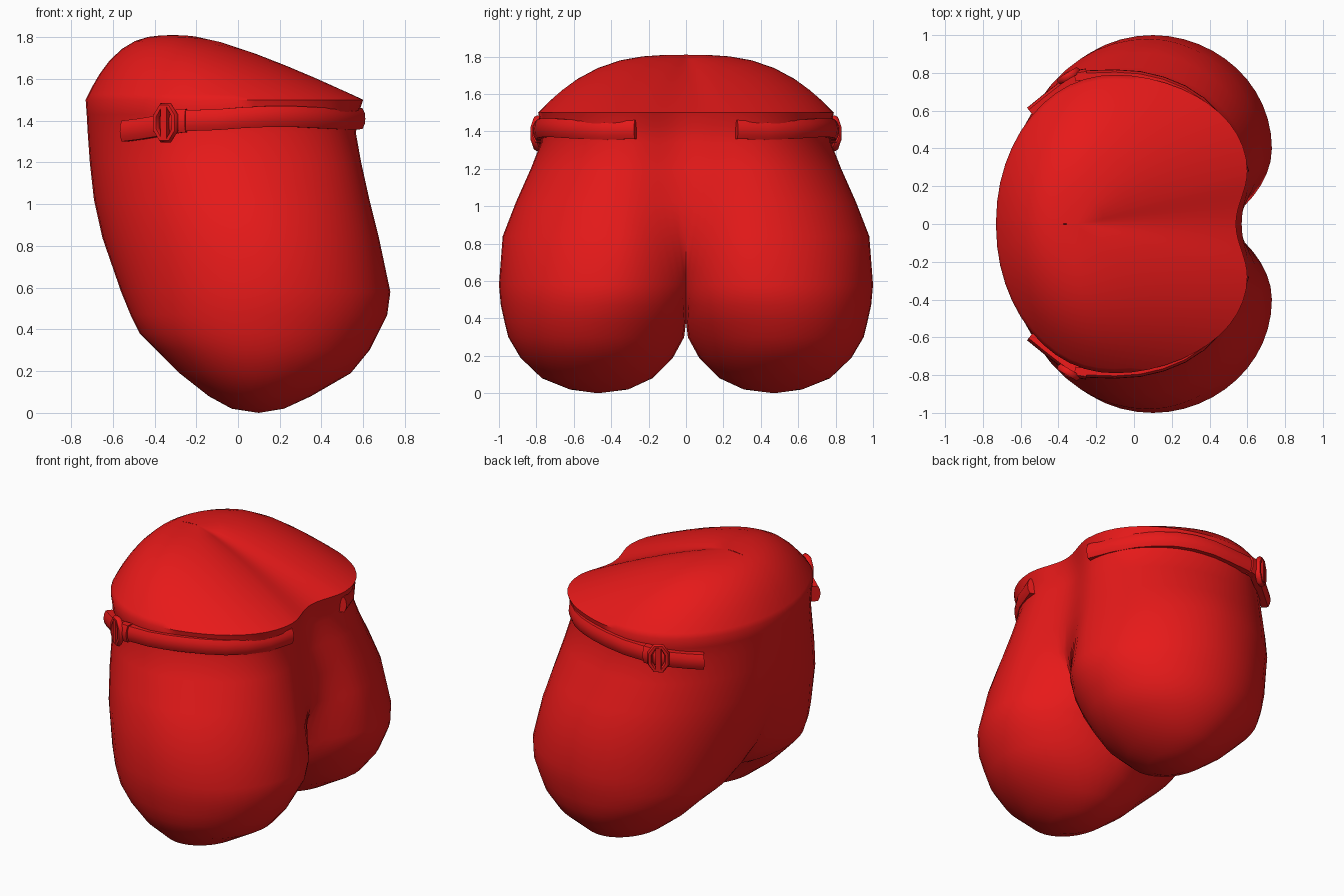
import bpy, bmesh
from math import sin, cos, pi
from mathutils import Vector

if "Cube" in bpy.data.objects:
    bpy.data.objects.remove(bpy.data.objects["Cube"])

red = bpy.data.materials.new("red")
red.diffuse_color = (0.8, 0.01, 0.01, 1)
red.use_nodes = True
red.node_tree.nodes["Principled BSDF"].inputs["Base Color"].default_value = red.diffuse_color


def finish(name, bm, angle=1.0):
    # turn a half mesh (y > 0) into a mirrored, shaded object
    bmesh.ops.remove_doubles(bm, verts=bm.verts, dist=0.0005)
    bmesh.ops.recalc_face_normals(bm, faces=bm.faces)
    me = bpy.data.meshes.new(name)
    bm.to_mesh(me)
    bm.free()
    ob = bpy.data.objects.new(name, me)
    bpy.context.collection.objects.link(ob)
    me.materials.append(red)
    mod = ob.modifiers.new("mirror", 'MIRROR')
    mod.use_axis = (False, True, False)
    mod.merge_threshold = 0.001
    bpy.ops.object.select_all(action='DESELECT')
    ob.select_set(True)
    bpy.context.view_layer.objects.active = ob
    bpy.ops.object.modifier_apply(modifier="mirror")
    bpy.ops.object.shade_smooth_by_angle(angle=angle)
    return ob


def loft(bm, rings, closed=True):
    vs = [[bm.verts.new(p) for p in r] for r in rings]
    n = len(vs[0])
    for a, b in zip(vs, vs[1:]):
        for i in range(n if closed else n - 1):
            j = (i + 1) % n
            bm.faces.new((a[i], a[j], b[j], b[i]))
    return vs


# body levels: z, xmin, xmax, ymax, ymin, centre x, back lobe y, front lobe y, cleft x, front crease x
levels = [
    (0.00, .10, .10, .47, .47, .10, .47, .47, .10, .10),
    (0.02, -.03, .22, .62, .31, .10, .47, .47, .10, .10),
    (0.08, -.14, .35, .77, .18, .10, .47, .47, .10, .10),
    (0.19, -.28, .54, .885, .07, .10, .47, .46, .10, .10),
    (0.30, -.39, .63, .95, .01, .10, .46, .45, .10, .10),
    (0.38, -.47, .67, .97, 0, .10, .45, .42, .20, -.30),
    (0.47, -.515, .715, .99, 0, .10, .43, .37, .34, -.44),
    (0.58, -.56, .73, 1.0, 0, .10, .40, .30, .46, -.53),
    (0.84, -.65, .675, .98, 0, .08, .36, .15, .56, -.645),
    (1.02, -.69, .63, .91, 0, .03, .34, .08, .57, -.69),
    (1.20, -.71, .59, .83, 0, -.04, .31, .03, .54, -.71),
    (1.34, -.72, .565, .775, 0, -.08, .28, .02, .515, -.72),
    (1.43, -.725, .575, .775, 0, -.10, .28, .02, .52, -.725),
    (1.50, -.73, .60, .79, 0, -.10, .28, .02, .54, -.73),
]


def body_ring(z, x0, x1, y1, y0, cx, cr, cl, xn, xf):
    soft = min(1, max(0, (z - .4) / .5))
    pts = []
    for i in range(25):                       # outer side, back to front
        t = pi * i / 24
        c = cos(t)
        k = (1 + c) / 2
        cy = cl + (cr - cl) * k * k * (3 - 2 * k)
        x = cx + (x1 - cx) * c if c > 0 else cx + (cx - x0) * c
        pts.append(Vector((x, cy + (y1 - cy) * sin(t), z)))

    def inner(xa, xb, cy):
        out = []
        for i in range(1, 9):
            u = i / 8
            e, s = cos(u * pi / 2), .5 + .5 * cos(u * pi)
            kx = e + (s - e) * soft
            ky = sin(u * pi / 2)
            ky += (u - ky) * soft
            out.append(Vector((xb + (xa - xb) * kx, cy - (cy - y0) * ky, z)))
        return out
    pts += inner(x0, xf, cl)
    pts += inner(x1, xn, cr)[::-1]
    return pts


rings = [body_ring(*l) for l in levels]
# domed top, leaning toward an apex at the front
rim = rings[-1]
apex = Vector((-.30, 0, 1.5))
for s in (.97, .92, .84, .74, .6, .45, .3, .15, 0):
    r = []
    for p in rim:
        d = p - apex
        k = max(0, d.normalized().x)
        power = 3.0 - 1.75 * k ** 1.5
        r.append(apex + d * s + Vector((0, 0, .31 * (1 - s ** power))))
    rings.append(r)
bm = bmesh.new()
loft(bm, rings)
bmesh.ops.delete(bm, geom=[f for f in bm.faces if all(abs(v.co.y) < 1e-4 for v in f.verts)],
                 context='FACES')
bmesh.ops.dissolve_degenerate(bm, edges=bm.edges, dist=0.0005)
finish("body", bm)


# straps: padded section swept along the side
def strap(name, path, h=.05, d=.024):
    bm = bmesh.new()
    path = [Vector(p) for p in path]
    sec = [(-.03, -h), (d * .5, -h), (d, -h * .5), (d * 1.1, 0), (d, h * .5), (d * .5, h), (-.03, h)]
    rs = []
    for i, p in enumerate(path):
        t = (path[min(i + 1, len(path) - 1)] - path[max(i - 1, 0)]).normalized()
        n = Vector((-t.y, t.x, 0)).normalized()
        rs.append([p + n * a + Vector((0, 0, b)) for a, b in sec])
    vs = loft(bm, rs)
    bm.faces.new(vs[0])
    bm.faces.new(vs[-1])
    finish(name, bm, .9)


strap("long_strap", [(-.25, .787, 1.40), (-.1, .792, 1.405), (.03, .783, 1.415), (.15, .755, 1.42),
                     (.26, .71, 1.42), (.36, .645, 1.415), (.45, .555, 1.41),
                     (.53, .43, 1.405), (.585, .27, 1.41)])
strap("short_strap", [(-.55, .595, 1.35), (-.47, .66, 1.36), (-.38, .73, 1.375), (-.30, .785, 1.39)])
strap("keeper_loop", [(-.315, .785, 1.395), (-.25, .795, 1.40)], .056, .026)

# buckle: eight sided frame with a centre prong
bm = bmesh.new()
c, along = Vector((-.34, .775, 1.39)), Vector((.85, .5, 0)).normalized()
out = Vector((-along.y, along.x, 0))
frame = []
for i in range(9):
    a = pi / 8 + 2 * pi * i / 8
    ring = []
    for j in range(6):
        b = 2 * pi * j / 6
        k = .018 * cos(b)
        ring.append(c + along * (.056 + k) * cos(a) + Vector((0, 0, (.084 + k) * sin(a)))
                    + out * (.012 + .02 * sin(b)))
    frame.append(ring)
loft(bm, frame)
finish("buckle_frame", bm)

bm = bmesh.new()
bmesh.ops.create_cube(bm, size=1)
for v in bm.verts:
    x, y, z = v.co
    v.co = c + along * x * .035 + out * (y * .03 + .018) + Vector((0, 0, z * .15))
finish("buckle_prong", bm, .5)
